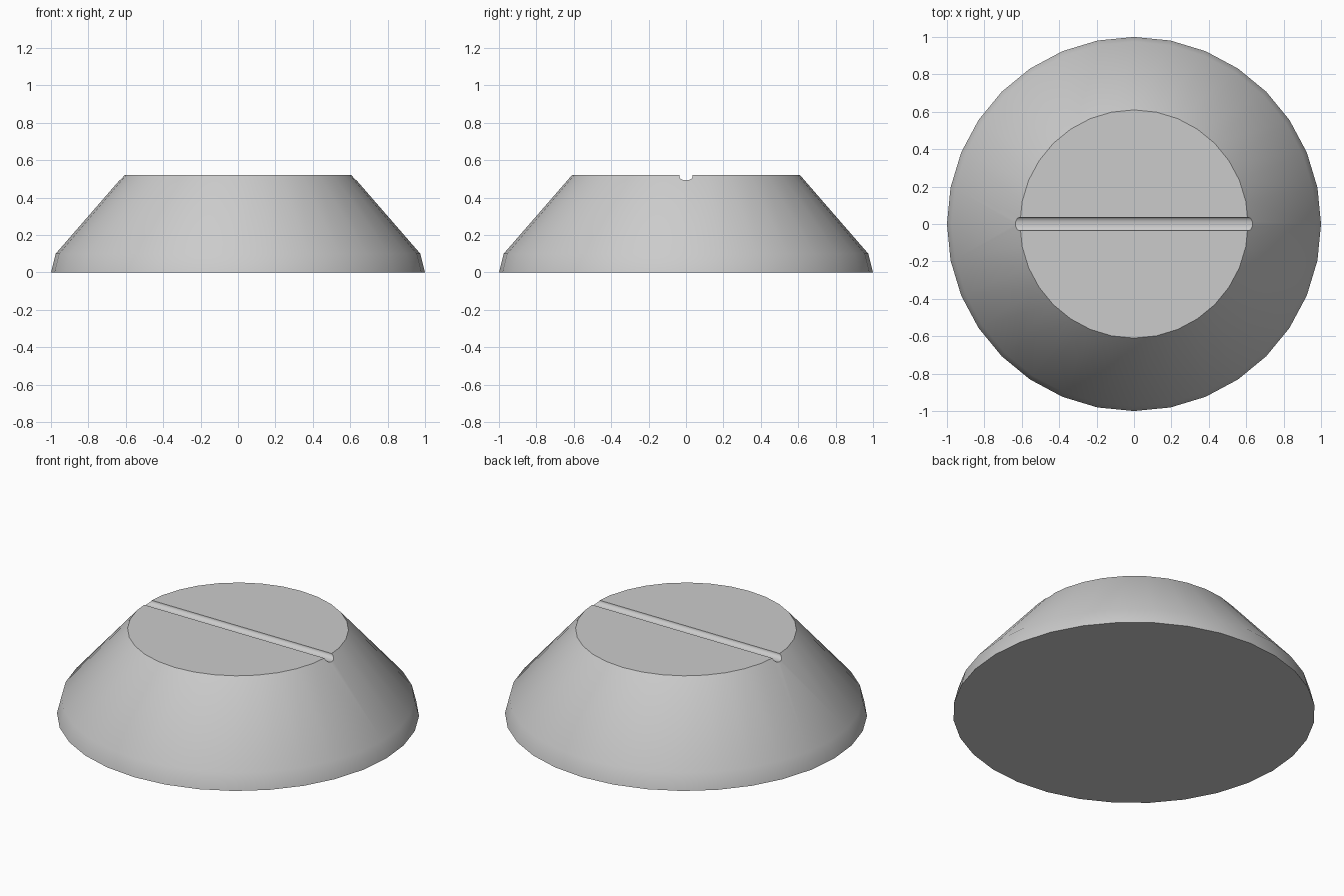
import bpy, bmesh, math

cube = bpy.data.objects.get("Cube")
if cube:
    bpy.data.objects.remove(cube, do_unlink=True)

SIDES = 32
HEIGHT = 0.52

grey = bpy.data.materials.new("light_grey")
grey.use_nodes = True
colour = (0.6, 0.6, 0.6, 1)
grey.diffuse_color = colour
grey.node_tree.nodes["Principled BSDF"].inputs["Base Color"].default_value = colour


def loft(name, rings):
    """Closed solid through matching rings of points, capped at both ends."""
    bm = bmesh.new()
    loops = [[bm.verts.new(p) for p in ring] for ring in rings]
    n = len(loops[0])
    for a, b in zip(loops, loops[1:]):
        for i in range(n):
            j = (i + 1) % n
            bm.faces.new((a[i], a[j], b[j], b[i]))
    bm.faces.new(loops[0])
    bm.faces.new(loops[-1])
    bmesh.ops.recalc_face_normals(bm, faces=bm.faces)
    mesh = bpy.data.meshes.new(name)
    bm.to_mesh(mesh)
    bm.free()
    mesh.materials.append(grey)
    obj = bpy.data.objects.new(name, mesh)
    bpy.context.collection.objects.link(obj)
    return obj


def circle(radius, z):
    angles = [2 * math.pi * i / SIDES for i in range(SIDES)]
    return [(radius * math.cos(a), radius * math.sin(a), z) for a in angles]


# Tapered foot: short steep rim, then a long sloping wall to the flat top
foot = loft("tapered_foot", [circle(r, z) for r, z in
                             ((1.0, 0.0), (0.975, 0.10), (0.61, HEIGHT))])

# Slot cutter: round-bottomed bar running across the top
half = [(0.036, 0.05), (0.036, -0.010), (0.029, -0.020), (0.014, -0.027)]
section = half + [(-y, z) for y, z in reversed(half)]
cutter = loft("slot_cutter", [[(x, y, HEIGHT + z) for y, z in section]
                              for x in (-0.8, 0.8)])
cutter.hide_render = True

# Cut the slot, then discard the cutter
bpy.ops.object.select_all(action='DESELECT')
foot.select_set(True)
bpy.context.view_layer.objects.active = foot
cut = foot.modifiers.new("slot", 'BOOLEAN')
cut.operation = 'DIFFERENCE'
cut.solver = 'EXACT'
cut.object = cutter
bpy.ops.object.modifier_apply(modifier=cut.name)
bpy.data.objects.remove(cutter, do_unlink=True)

# Smooth walls, crisp top, base and slot edges
bpy.ops.object.shade_smooth_by_angle(angle=math.radians(35))
